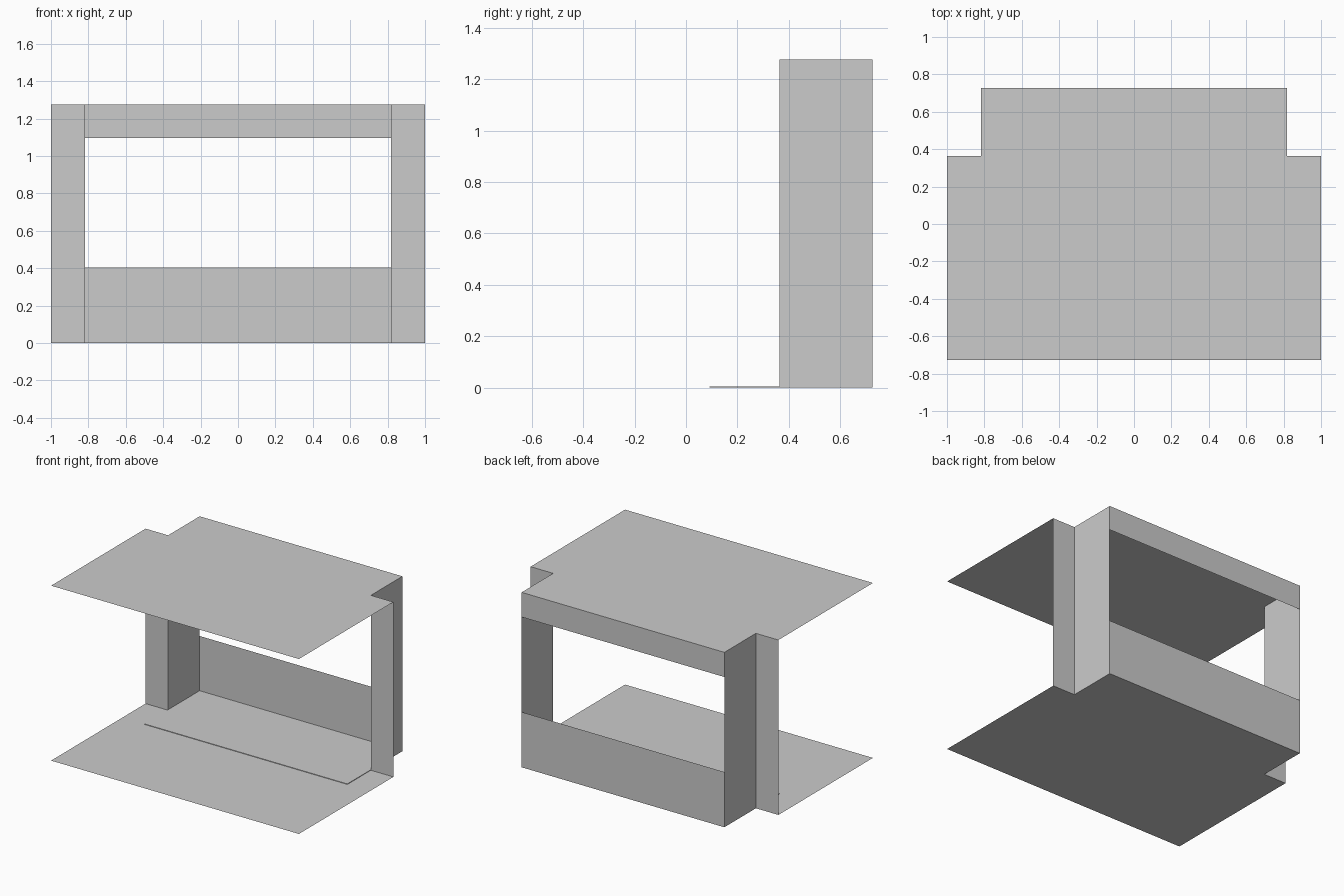
import bpy

cube = bpy.data.objects.get("Cube")
if cube:
    bpy.data.objects.remove(cube)

# Main dimensions
W, INNER = 1.0, 0.818              # half width, half width of rear recess
FRONT, MID, BACK = -0.726, 0.363, 0.726
STEP_FRONT, STEP_H = 0.092, 0.004
SILL, LINTEL, TOP = 0.403, 1.096, 1.276

grey = bpy.data.materials.new("plain grey")
grey.use_nodes = True
grey.diffuse_color = (0.6, 0.6, 0.6, 1)
grey.node_tree.nodes["Principled BSDF"].inputs["Base Color"].default_value = (0.6, 0.6, 0.6, 1)


def make(name, verts, faces):
    mesh = bpy.data.meshes.new(name)
    mesh.from_pydata(verts, [], faces)
    mesh.materials.append(grey)
    obj = bpy.data.objects.new(name, mesh)
    bpy.context.collection.objects.link(obj)
    return obj


def wall(name, a, b, z0, z1):
    """Upright sheet from plan point a to plan point b."""
    return make(name, [(*a, z0), (*b, z0), (*b, z1), (*a, z1)], [(0, 1, 2, 3)])


# Floor and roof sheets share one notched outline
right_half = [(W, FRONT), (W, MID), (INNER, MID), (INNER, BACK)]
outline = right_half + [(-x, y) for x, y in reversed(right_half)]
ring = tuple(range(len(outline)))
make("floor", [(x, y, 0) for x, y in outline], [ring[::-1]])
make("roof", [(x, y, TOP) for x, y in outline], [ring])

# Side walls of the recess and the front wings beside them
for side, s in (("left", 1), ("right", -1)):
    ends = [(s * INNER, MID), (s * INNER, BACK)]
    wall(side + "_recess_wall", *ends[::s], 0, TOP)
    ends = [(s * INNER, MID), (s * W, MID)]
    wall(side + "_front_wing", *ends[::s], 0, TOP)

# Back wall with a wide opening
wall("back_lower_panel", (INNER, BACK), (-INNER, BACK), 0, SILL)
wall("back_upper_panel", (INNER, BACK), (-INNER, BACK), LINTEL, TOP)

# Thin raised floor slab reaching out of the recess
plan = [(-INNER, STEP_FRONT), (INNER, STEP_FRONT), (INNER, BACK), (-INNER, BACK)]
make("floor_slab",
     [(x, y, z) for z in (0, STEP_H) for x, y in plan],
     [(4, 5, 6, 7), (0, 1, 5, 4), (1, 2, 6, 5), (3, 0, 4, 7)])
